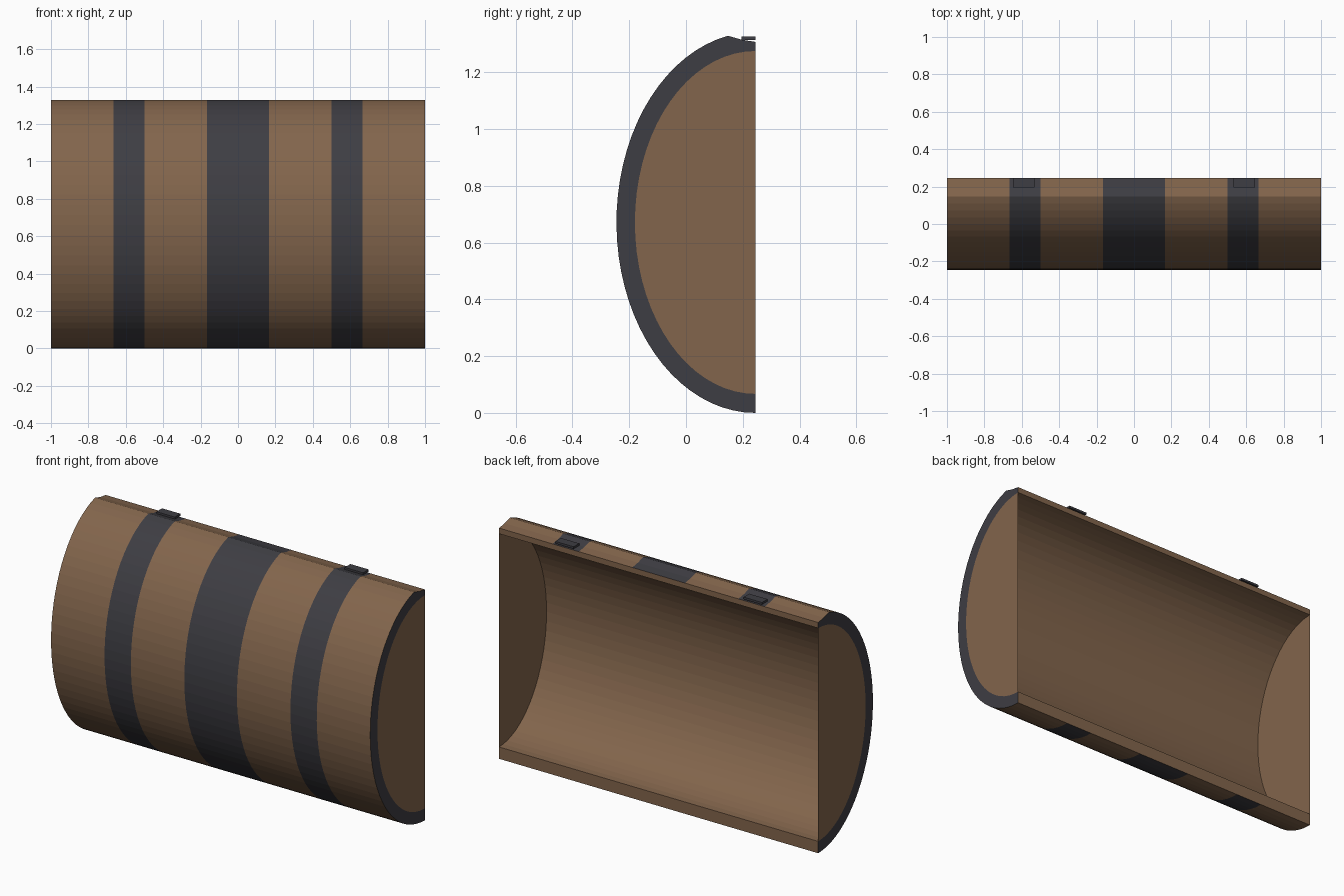
import bpy, bmesh
from math import sin, cos, pi, asin

if "Cube" in bpy.data.objects:
    bpy.data.objects.remove(bpy.data.objects["Cube"])

N = 36                      # facets around the half barrel
YB, ZC = 0.245, 0.671       # open back plane and barrel axis height


def material(name, rgb):
    m = bpy.data.materials.new(name)
    m.diffuse_color = (*rgb, 1)
    m.use_nodes = True
    m.node_tree.nodes["Principled BSDF"].inputs["Base Color"].default_value = m.diffuse_color
    return m


wood = material("wood", (0.225, 0.130, 0.072))
iron = material("iron", (0.048, 0.047, 0.056))


def make_object(name, bm, mats):
    me = bpy.data.meshes.new(name)
    bm.to_mesh(me)
    bm.free()
    for m in mats:
        me.materials.append(m)
    ob = bpy.data.objects.new(name, me)
    bpy.context.collection.objects.link(ob)
    return ob


def half_ellipse(ry, rz, end):
    # from the bottom of the open back, round the front, up to angle "end"
    return [(YB - ry * sin(end * i / N), ZC - rz * cos(end * i / N)) for i in range(N + 1)]


# Outer profile stops early at the top and drops into a hinge recess
outer = half_ellipse(0.49, 0.671, pi - asin(0.198)) + [(0.195, 1.315), (YB, 1.307)]
inner = half_ellipse(0.425, 0.604, pi)
inner += [inner[-1]] * (len(outer) - len(inner))


# Barrel shell: banded outside, plain inside, iron end rings, wooden rims
bm = bmesh.new()
xs = [-1, -0.665, -0.5, -0.165, 0.165, 0.5, 0.665, 1]


def add_row(profile, x):
    row = []
    for i, (y, z) in enumerate(profile):
        same = i and profile[i - 1] == (y, z)
        row.append(row[-1] if same else bm.verts.new((x, y, z)))
    return row


def add_face(verts, mat):
    unique = list(dict.fromkeys(verts))
    if len(unique) > 2:
        bm.faces.new(unique).material_index = mat


out_rows = [add_row(outer, x) for x in xs]
in_rows = [add_row(inner, x) for x in xs]
for k in range(len(xs) - 1):
    a, b, c, d = out_rows[k], out_rows[k + 1], in_rows[k], in_rows[k + 1]
    for i in range(len(outer) - 1):
        add_face([a[i], b[i], b[i + 1], a[i + 1]], k % 2)
        add_face([c[i], c[i + 1], d[i + 1], d[i]], 0)
    for i in (0, -1):
        add_face([a[i], b[i], d[i], c[i]], 0)
for k in (0, -1):
    a, c = out_rows[k], in_rows[k]
    for i in range(len(outer) - 1):
        add_face([a[i], a[i + 1], c[i + 1], c[i]], 1)
bmesh.ops.recalc_face_normals(bm, faces=bm.faces)
make_object("barrel_shell", bm, [wood, iron])

# Thin wooden panels closing both ends, flush with the rings
for side, x in (("left", -1), ("right", 1)):
    bm = bmesh.new()
    pts = [(x, y, z) for y, z in dict.fromkeys(inner)]
    face = bm.faces.new([bm.verts.new(p) for p in pts])
    face.normal_update()
    if face.normal.x * x < 0:
        face.normal_flip()
    make_object(side + "_end_panel", bm, [wood])

# Flat hinge plates in the recess
for side, x in (("left", -0.59), ("right", 0.59)):
    bm = bmesh.new()
    bmesh.ops.create_cube(bm, size=1)
    bmesh.ops.scale(bm, vec=(0.115, 0.05, 0.012), verts=bm.verts)
    bmesh.ops.translate(bm, vec=(x, 0.22, 1.320), verts=bm.verts)
    make_object(side + "_hinge_plate", bm, [iron])
